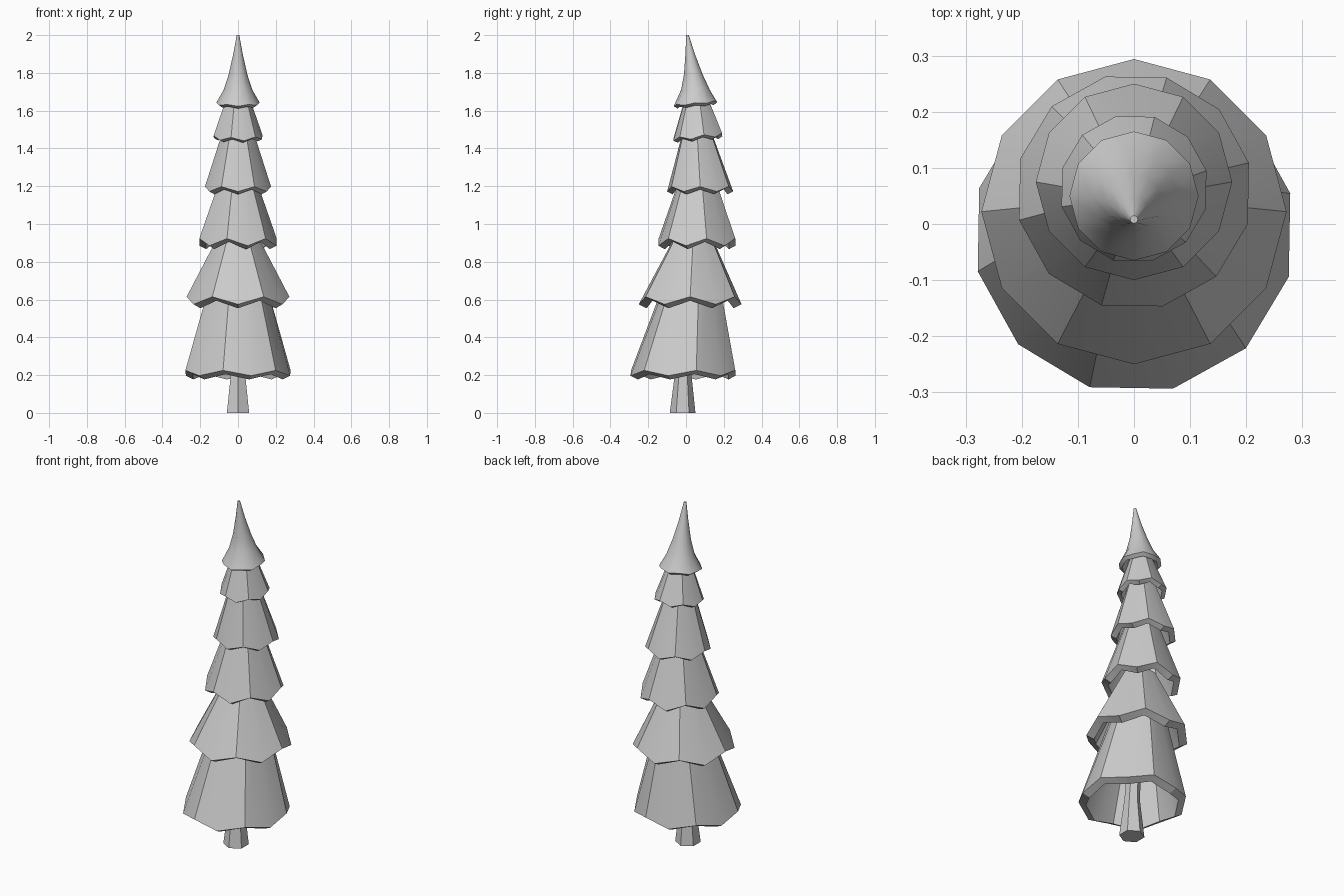
import bpy, bmesh
from math import sin, cos, radians

if "Cube" in bpy.data.objects:
    bpy.data.objects.remove(bpy.data.objects["Cube"])

TILT = 0.09


def loft(name, rings, smooth=None):
    """Skin a list of point rings; cap both ends unless first and last ring coincide."""
    bm = bmesh.new()
    vs = [[bm.verts.new(p) for p in ring] for ring in rings]
    n = len(vs[0])
    for a, b in zip(vs, vs[1:]):
        for i in range(n):
            j = (i + 1) % n
            bm.faces.new((a[i], a[j], b[j], b[i]))
    bm.faces.new(vs[0])
    bm.faces.new(vs[-1])
    bmesh.ops.recalc_face_normals(bm, faces=bm.faces)
    me = bpy.data.meshes.new(name)
    bm.to_mesh(me)
    bm.free()
    ob = bpy.data.objects.new(name, me)
    bpy.context.collection.objects.link(ob)
    if smooth:
        bpy.ops.object.select_all(action='DESELECT')
        ob.select_set(True)
        bpy.context.view_layer.objects.active = ob
        bpy.ops.object.shade_smooth_by_angle(angle=radians(smooth))
    return ob


def ring(z, r, cy, start=0, n=12, drop=0.0, mid=1.0, tilt=0.0):
    """Ring around (0, cy); every second point is lowered by drop and scaled by mid."""
    pts = []
    for i in range(n):
        a = radians(start + i * 360 / n)
        k = i % 2
        rr = r * (mid if k else 1)
        pts.append((rr * cos(a), cy + rr * sin(a), z - k * drop + tilt * rr * sin(a)))
    return pts


# Skirt tiers: rim z, drop, rim radius, rim y, top z, top radius, top y, start angle, thickness, tilt
tiers = [
    (0.225, 0.028, 0.287, -0.015, 0.68, 0.155, 0.030, 14, 0.040, 0),
    (0.615, 0.040, 0.272, 0.022, 0.96, 0.092, 0.040, 0, 0.042, 0),
    (0.923, 0.038, 0.211, 0.058, 1.25, 0.094, 0.060, 14, 0.036, 0),
    (1.198, 0.026, 0.175, 0.075, 1.50, 0.078, 0.058, 0, 0.030, 0),
    (1.470, 0.018, 0.133, 0.063, 1.67, 0.062, 0.055, 14, 0.024, TILT),
]
for i, (z, d, r, cy, tz, tr, ty, st, th, ti) in enumerate(tiers):
    loft(f"branch_tier_{i + 1}", [
        ring(tz - 0.03, tr - th * 0.7, ty, st, mid=0.92),
        ring(z - th * 0.5, r - th, cy, st, drop=d, tilt=ti),
        ring(z, r, cy, st, drop=d, tilt=ti),
        ring(tz, tr, ty, st, mid=0.92),
    ], smooth=28)

# Smooth pointed tip
tip = [(1.71, 0.076, 0.050), (1.79, 0.050, 0.039), (1.90, 0.025, 0.022), (2.0, 0.007, 0.008)]
loft("tree_tip",
     [ring(1.70, 0.050, 0.050),
      ring(1.628, 0.095, 0.050, drop=0.008, tilt=TILT),
      ring(1.642, 0.115, 0.050, drop=0.008, tilt=TILT)] +
     [ring(*t) for t in tip], smooth=40)

# Six-sided tapering trunk
loft("trunk", [ring(0, 0.068, -0.018, 30, 6),
               ring(0.22, 0.042, -0.015, 30, 6),
               ring(0.66, 0.030, 0.02, 30, 6)])
